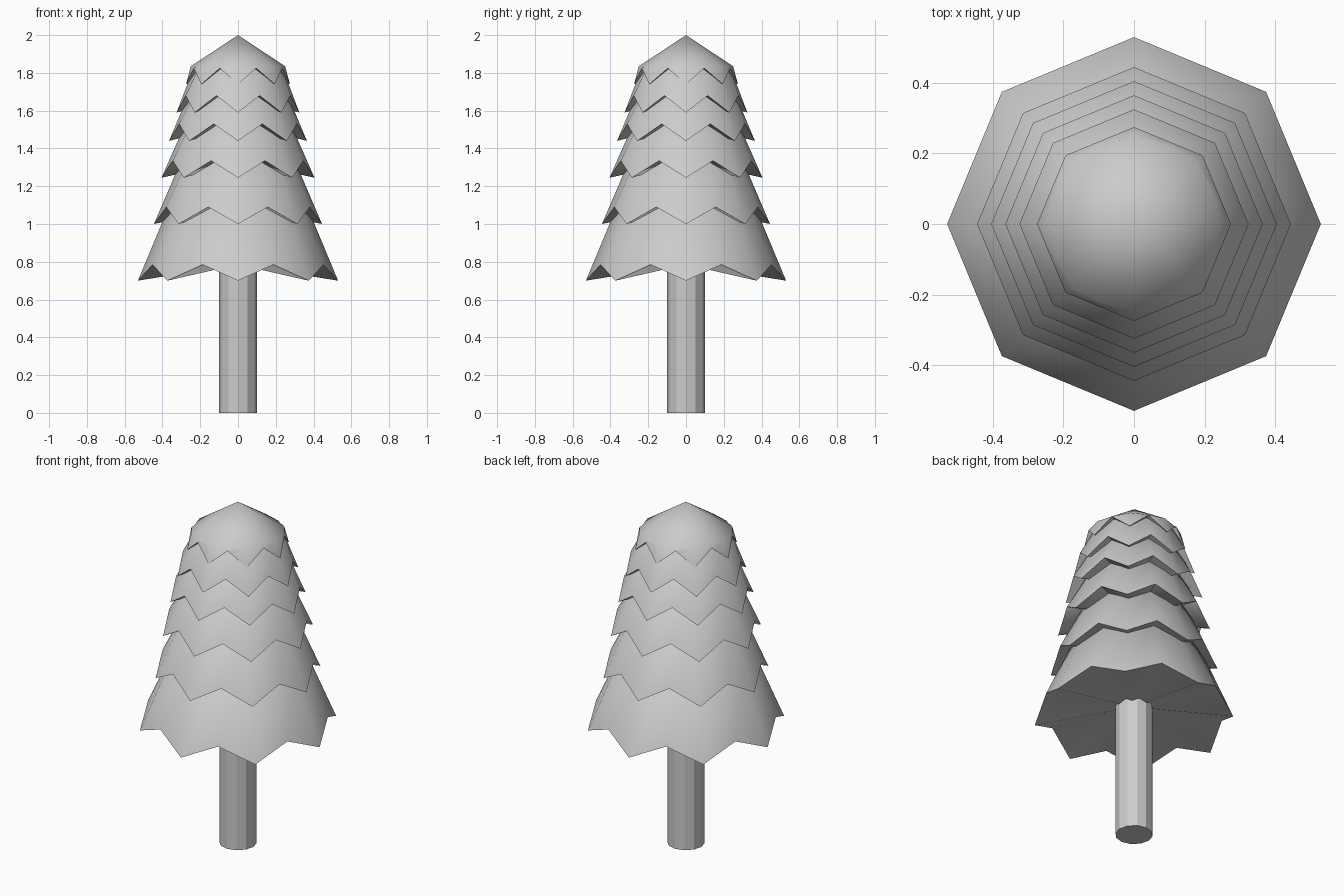
import bpy, bmesh
from math import sin, cos, pi, radians

if "Cube" in bpy.data.objects:
    bpy.data.objects.remove(bpy.data.objects["Cube"])

N = 16  # eight tips with eight notches between them


def tier(name, tip_r, tip_z, notch_z, top_r, top_z, apex_z):
    """Jagged eight-pointed skirt with a shoulder ring, pointed cap and closed underside."""
    bm = bmesh.new()
    low, high = [], []
    for i in range(N):
        a = 2 * pi * i / N
        notch = i % 2
        r = tip_r * (cos(pi / 8) if notch else 1)
        low.append(bm.verts.new((r * cos(a), r * sin(a), notch_z if notch else tip_z)))
        r = top_r * (0.96 if notch else 1)
        high.append(bm.verts.new((r * cos(a), r * sin(a), top_z)))
    apex = bm.verts.new((0, 0, apex_z))
    under = bm.verts.new((0, 0, notch_z))
    for i in range(N):
        j = (i + 1) % N
        bm.faces.new((low[i], low[j], high[j], high[i]))
        bm.faces.new((high[i], high[j], apex))
        bm.faces.new((low[j], low[i], under))
    me = bpy.data.meshes.new(name)
    bm.to_mesh(me)
    bm.free()
    ob = bpy.data.objects.new(name, me)
    bpy.context.collection.objects.link(ob)
    bpy.ops.object.select_all(action='DESELECT')
    ob.select_set(True)
    bpy.context.view_layer.objects.active = ob
    bpy.ops.object.shade_smooth_by_angle(angle=radians(60))


# Foliage, bottom to top: tip radius, tip z, notch z, shoulder radius, shoulder z, apex z
tiers = [
    (0.53, 0.70, 0.785, 0.355, 1.12, 1.24),
    (0.445, 1.00, 1.09, 0.295, 1.35, 1.47),
    (0.405, 1.245, 1.335, 0.275, 1.54, 1.66),
    (0.365, 1.44, 1.53, 0.26, 1.69, 1.81),
    (0.325, 1.59, 1.68, 0.238, 1.82, 1.96),
    (0.275, 1.74, 1.825, 0.25, 1.835, 2.0),
]
for k, t in enumerate(tiers):
    tier(f"foliage_tier_{k + 1}", *t)

# Trunk, running up into the lowest tier
bpy.ops.mesh.primitive_cylinder_add(vertices=12, radius=0.1, depth=0.9, location=(0, 0, 0.45))
bpy.context.object.name = "trunk"
